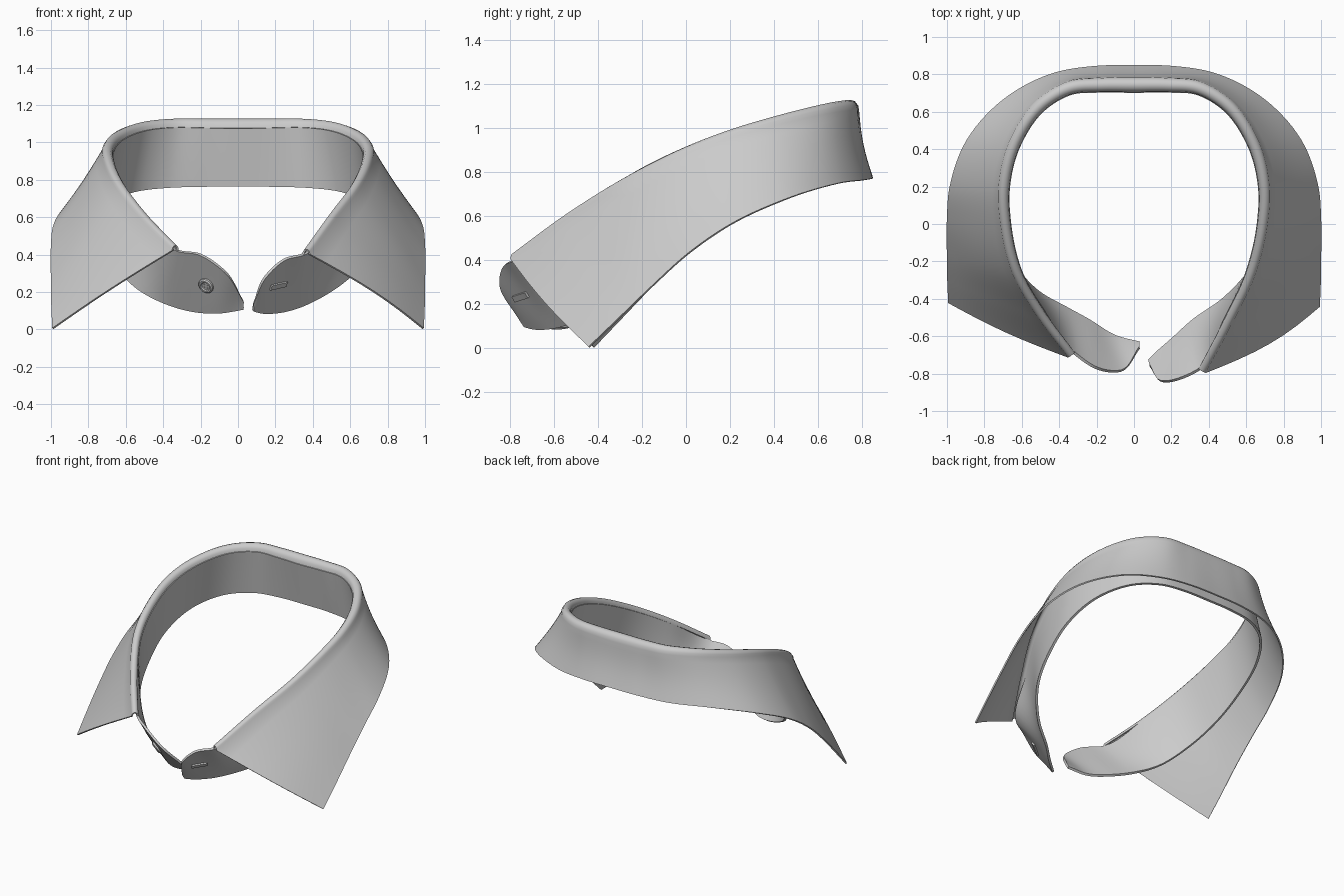
import bpy, bmesh, math
from mathutils import Vector, Matrix
from mathutils.bvhtree import BVHTree

if "Cube" in bpy.data.objects:
    bpy.data.objects.remove(bpy.data.objects["Cube"])

# Stations from centre back to front: fold crest, leaf edge, stand lower edge
SHARED = [
    ((.00, .745, 1.122), (.00, .845, .77), (.00, .765, .765)),
    ((.18, .744, 1.122), (.20, .841, .769), (.20, .762, .764)),
    ((.34, .730, 1.122), (.42, .806, .763), (.38, .735, .758)),
    ((.49, .645, 1.108), (.66, .69, .748), (.54, .645, .74)),
    ((.635, .44, 1.058), (.89, .45, .675), (.67, .46, .69)),
    ((.698, .18, .980), (.982, .20, .56), (.73, .20, .58)),
    ((.688, .00, .910), (.997, .02, .437), (.715, .00, .46)),
    ((.63, -.25, .785), (.997, -.16, .275), (.65, -.20, .335)),
]
RIGHT = [((.50, -.53, .612), (.995, -.31, .13), (.48, -.40, .195)),
         ((.365, -.785, .425), (.99, -.44, .005), (.31, -.52, .115))]
LEFT = [((.50, -.48, .615), (.995, -.30, .13), (.51, -.365, .20)),
        ((.335, -.70, .445), (.99, -.42, .005), (.36, -.45, .13))]
# Stand tips beyond the leaf: lower edge, upper edge
RIGHT_TIP = [((.20, -.62, .09), (.25, -.825, .375)),
             ((.12, -.69, .09), (.145, -.84, .28)),
             ((.08, -.73, .10), (.083, -.755, .14))]
LEFT_TIP = [((.25, -.51, .10), (.20, -.77, .40)),
            ((.10, -.60, .09), (.07, -.785, .31)),
            ((-.03, -.635, .11), (-.03, -.66, .15))]


def flip(rows):
    return [[Vector((-p[0], p[1], p[2])) for p in r] for r in reversed(rows)]


def vecs(rows):
    return [[Vector(p) for p in r] for r in rows]


def spline(pts, steps=8):
    """Smooth curve through unevenly spaced points."""
    d = [(b - a).length for a, b in zip(pts, pts[1:])]
    v = [(b - a) / l for a, b, l in zip(pts, pts[1:], d)]
    m = [v[0]] + [(v[i - 1] * d[i] + v[i] * d[i - 1]) / (d[i - 1] + d[i])
                  for i in range(1, len(d))] + [v[-1]]
    out = []
    for i, l in enumerate(d):
        for k in range(steps):
            t = k / steps
            out.append(pts[i] * (2*t**3 - 3*t*t + 1) + m[i] * l * (t**3 - 2*t*t + t)
                       + pts[i+1] * (3*t*t - 2*t**3) + m[i+1] * l * (t**3 - t*t))
    return out + [pts[-1]]


def finish(name, bm, thickness=0):
    """Make the object, thicken it if it is cloth, then smooth it."""
    bmesh.ops.recalc_face_normals(bm, faces=bm.faces)
    me = bpy.data.meshes.new(name)
    bm.to_mesh(me)
    bm.free()
    ob = bpy.data.objects.new(name, me)
    bpy.context.collection.objects.link(ob)
    bpy.context.view_layer.objects.active = ob
    ob.select_set(True)
    if thickness:
        mod = ob.modifiers.new("cloth", "SOLIDIFY")
        mod.thickness, mod.offset = thickness, 0
        bpy.ops.object.modifier_apply(modifier=mod.name)
    bpy.ops.object.shade_smooth_by_angle(angle=math.radians(40))
    ob.select_set(False)
    return ob


def skin(rows):
    bm = bmesh.new()
    vs = [[bm.verts.new(p) for p in r] for r in rows]
    for a, b in zip(vs, vs[1:]):
        for i in range(len(a) - 1):
            bm.faces.new((a[i], a[i+1], b[i+1], b[i]))
    bmesh.ops.recalc_face_normals(bm, faces=bm.faces)
    return bm


stations = flip(SHARED[1:] + LEFT) + vecs(SHARED + RIGHT)
N = len(stations) - 1
UP = Vector((0, 0, 1))
leaf, stand = [], []
for i, (c, e, low) in enumerate(stations):
    tan = stations[min(i + 1, N)][0] - stations[max(i - 1, 0)][0]
    out = UP.cross(tan)
    out.z = 0
    out.normalize()
    if out.dot(e - c) < 0:
        out = -out
    u = abs(2 * i / N - 1)
    w = .036 - .018 * u                           # roll half width
    roll = [c + out * w * a - UP * w * b for a, b in
            ((-1, 1.3), (-.9, .65), (-.5, .12), (0, 0), (.5, .12), (.9, .65), (1, 1.3))]
    # Leaf hollows slightly at the back and swells towards the points
    bulge = -.012 + (.055 if i > N / 2 else .03) * u ** 4
    fall = [roll[-1].lerp(e, k / 8) + out * bulge * math.sin(math.pi * k / 8)
            for k in range(1, 9)]
    leaf.append(roll + fall)
    stand.append([low.lerp(roll[0], k / 8) for k in range(9)])


def tip(rows):
    return [[r[0].lerp(r[1], k / 8) for k in range(9)] for r in rows]


stand = tip(flip(LEFT_TIP)) + stand + tip(vecs(RIGHT_TIP))

# Folded-over leaf
finish("collar_leaf", skin([spline(list(r)) for r in zip(*leaf)]), .010)

# Inner neck band
bm = skin([spline(list(r)) for r in zip(*stand)])
tree = BVHTree.FromBMesh(bm)
finish("collar_stand", bm, .016)


def on_stand(x, z):
    """Point and outward normal of the stand at front-view position x, z."""
    p, n, _, _ = tree.ray_cast(Vector((x, -2, z)), Vector((0, 1, 0)))
    return p, (-n if n.y > 0 else n)


def frame(x, z, lift, spin=0):
    """Matrix lying on the outside of the stand at front-view position x, z."""
    p, n = on_stand(x, z)
    ax = (Vector((1, 0, 0)) - n * n.x).normalized()
    m = Matrix((ax, n.cross(ax), n)).transposed().to_4x4()
    return Matrix.Translation(p + n * lift) @ m @ Matrix.Rotation(spin, 4, 'Z')


# Button: turned disc with raised rim and four thread holes
bm = bmesh.new()
prof = [(.0, .007), (.022, .007), (.027, .013), (.036, .013), (.043, .007), (.043, -.006), (0, -.006)]
vs = [bm.verts.new((r, 0, h)) for r, h in prof]
es = [bm.edges.new(p) for p in zip(vs, vs[1:])]
bmesh.ops.spin(bm, geom=vs + es, cent=(0, 0, 0), axis=(0, 0, 1),
               angle=math.tau, steps=28, use_duplicate=False)
bmesh.ops.remove_doubles(bm, verts=bm.verts, dist=1e-5)
for sx in (-1, 1):
    for sy in (-1, 1):
        bmesh.ops.create_cone(bm, cap_ends=True, segments=10, radius1=.004, radius2=.004, depth=.004,
                              matrix=Matrix.Translation((sx * .008, sy * .008, .007)))
finish("button", bm).matrix_world = frame(-.165, .24, .011)

# Buttonhole: slanted strip that follows the other end of the stand
rows = []
for j in range(3):
    hits = [on_stand(.168 + .085 * k / 8 + .004 * (j - 1), .230 + .02 * k / 8 + .0125 * (j - 1))
            for k in range(9)]
    rows.append([p + n * .012 for p, n in hits])
finish("buttonhole", skin(rows), .012)
